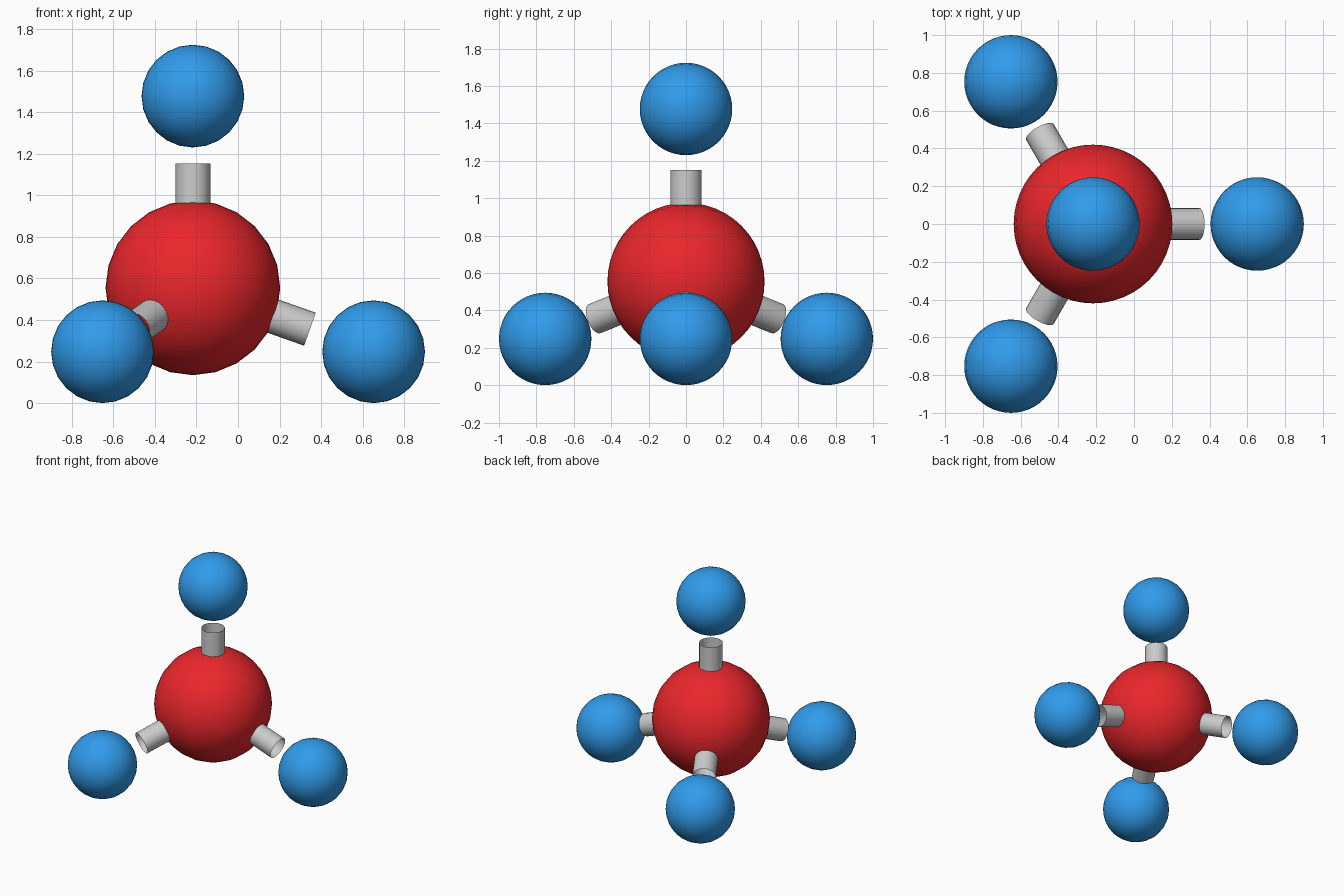
import bpy
from math import sin, cos, pi, sqrt, radians
from mathutils import Vector

if "Cube" in bpy.data.objects:
    bpy.data.objects.remove(bpy.data.objects["Cube"])

CENTRE = Vector((-0.217, 0, 0.555))
BOND = 0.922
TUBE_START, TUBE_END, TUBE_R = 0.30, 0.597, 0.084


def material(name, color):
    m = bpy.data.materials.new(name)
    m.diffuse_color = color
    m.use_nodes = True
    m.node_tree.nodes["Principled BSDF"].inputs["Base Color"].default_value = m.diffuse_color
    return m


def ball(name, pos, radius, mat):
    # poles lie along y
    bpy.ops.mesh.primitive_uv_sphere_add(segments=24, ring_count=24, radius=radius,
                                         location=pos, rotation=(radians(90), 0, 0))
    ob = bpy.context.object
    ob.name = name
    ob.data.materials.append(mat)
    bpy.ops.object.shade_smooth()


def tube(name, direction):
    # open-ended connector starting inside the central ball
    bpy.ops.mesh.primitive_cylinder_add(vertices=24, radius=TUBE_R, depth=TUBE_END - TUBE_START,
                                        end_fill_type='NOTHING',
                                        location=CENTRE + direction * (TUBE_START + TUBE_END) / 2)
    ob = bpy.context.object
    ob.name = name
    ob.rotation_euler = direction.to_track_quat('Z', 'Y').to_euler()
    bpy.ops.object.shade_smooth()


red = material("red", (0.83, 0.02, 0.025, 1))
blue = material("blue", (0.03, 0.33, 0.83, 1))

# central ball
ball("central_ball", CENTRE, 0.42, red)

# tetrahedral directions: one up, three spread below
dirs = [Vector((0, 0, 1))]
for i in range(3):
    a = i * 2 * pi / 3
    r = sqrt(8) / 3
    dirs.append(Vector((r * cos(a), r * sin(a), -1 / 3)))

# outer balls and connectors
for i, d in enumerate(dirs):
    tube(f"connector_{i + 1}", d)
    ball(f"outer_ball_{i + 1}", CENTRE + d * BOND, 0.247, blue)
